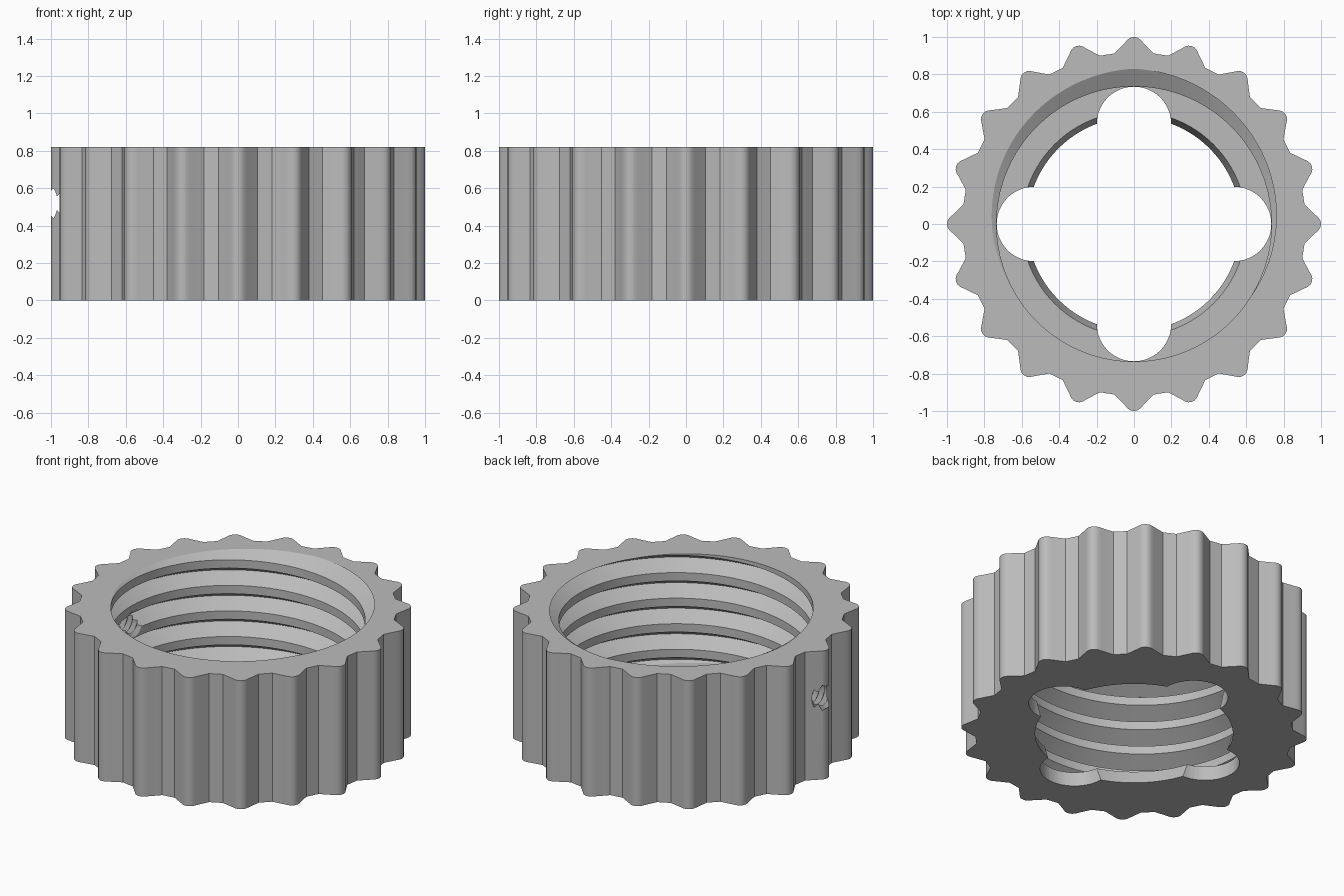
import bpy, bmesh
from math import sin, cos, radians, pi
from mathutils import Matrix, Vector

if "Cube" in bpy.data.objects:
    bpy.data.objects.remove(bpy.data.objects["Cube"])

HEIGHT, FLOOR = 0.82, 0.09
CREST, ROOT, PITCH, FLANK = 0.735, 0.83, 0.163, 0.055
TEETH = 20

grey = bpy.data.materials.new("plain grey")
grey.use_nodes = True
grey.diffuse_color = (0.5, 0.5, 0.5, 1)
grey.node_tree.nodes["Principled BSDF"].inputs["Base Color"].default_value = (0.5, 0.5, 0.5, 1)


def make_object(name, bm):
    bmesh.ops.remove_doubles(bm, verts=bm.verts, dist=1e-5)
    bmesh.ops.recalc_face_normals(bm, faces=bm.faces)
    mesh = bpy.data.meshes.new(name)
    bm.to_mesh(mesh)
    bm.free()
    mesh.materials.append(grey)
    obj = bpy.data.objects.new(name, mesh)
    bpy.context.collection.objects.link(obj)
    return obj


def skin(bm, columns):
    """Join neighbouring columns of points with quads."""
    cols = [[bm.verts.new(p) for p in col] for col in columns]
    for a, b in zip(cols, cols[1:]):
        for i in range(len(a) - 1):
            bm.faces.new((a[i], b[i], b[i + 1], a[i + 1]))


# Outer grip: one rounded tooth, as angle from its tip and radius
half = [(0, 1.0), (1, 0.997), (1.9, 0.988), (2.8, 0.972), (4.6, 0.9445), (6.5, 0.918)]
tooth = half + [(9, 0.917)] + [(18 - a, r) for a, r in reversed(half[1:])]
outline = [(radians(18 * t + a), r) for t in range(TEETH) for a, r in tooth]
outline.append((2 * pi, 1.0))


# Internal thread: a V groove that climbs counter-clockwise
def groove_height(angle):
    return HEIGHT + PITCH * (angle / (2 * pi) - 0.25)


def bore_radius(angle, z):
    away = abs((z - groove_height(angle) + PITCH / 2) % PITCH - PITCH / 2)
    return max(CREST, ROOT - (ROOT - CREST) * away / FLANK)


columns = []
for angle, radius in outline:
    section = [(0, 0), (radius, 0), (radius, HEIGHT)]
    for turn in range(1, -7, -1):
        for step in (PITCH - FLANK, FLANK, 0):
            z = groove_height(angle) + turn * PITCH + step
            z = min(max(z, FLOOR), HEIGHT)
            section.append((bore_radius(angle, z), z))
    section.append((0, FLOOR))
    columns.append([(r * cos(angle), r * sin(angle), z) for r, z in section])
bm = bmesh.new()
skin(bm, columns)
body = make_object("threaded_grip_ring", bm)


# Cutters for the openings
def cone_cutter(name, r_low, r_high, low, high, centre=(0, 0), segments=96):
    bm = bmesh.new()
    place = Matrix.Translation((*centre, (low + high) / 2))
    bmesh.ops.create_cone(bm, cap_ends=True, segments=segments, radius1=r_low,
                          radius2=r_high, depth=high - low, matrix=place)
    return make_object(name, bm)


cutters = [cone_cutter("floor_hole_cutter", 0.565, 0.608, -0.02, 0.11)]
for i in range(4):
    a = i * pi / 2
    cutters.append(cone_cutter("lobe_cutter", 0.199, 0.199, -0.05, 0.1,
                               (0.535 * cos(a), 0.535 * sin(a)), 48))

# Small ridged screw hole through the left-hand wall of the plan
ridges = [(0, -1.04)]
ridges += [(0.088 if i % 2 else 0.062, -1.04 + 0.018 * i) for i in range(22)]
ridges.append((0, ridges[-1][1]))
bm = bmesh.new()
skin(bm, [[Vector((x, r * cos(a), 0.52 + r * sin(a))) for r, x in ridges]
          for a in [2 * pi * k / 32 for k in range(33)]])
cutters.append(make_object("screw_hole_cutter", bm))

bpy.context.view_layer.objects.active = body
for cutter in cutters:
    cutter.hide_render = True
    mod = body.modifiers.new("opening", "BOOLEAN")
    mod.operation = "DIFFERENCE"
    mod.solver = "EXACT"
    mod.object = cutter
    bpy.ops.object.modifier_apply(modifier=mod.name)
    bpy.data.objects.remove(cutter)

bpy.ops.object.select_all(action="DESELECT")
body.select_set(True)
bpy.ops.object.shade_smooth_by_angle(angle=radians(30))
